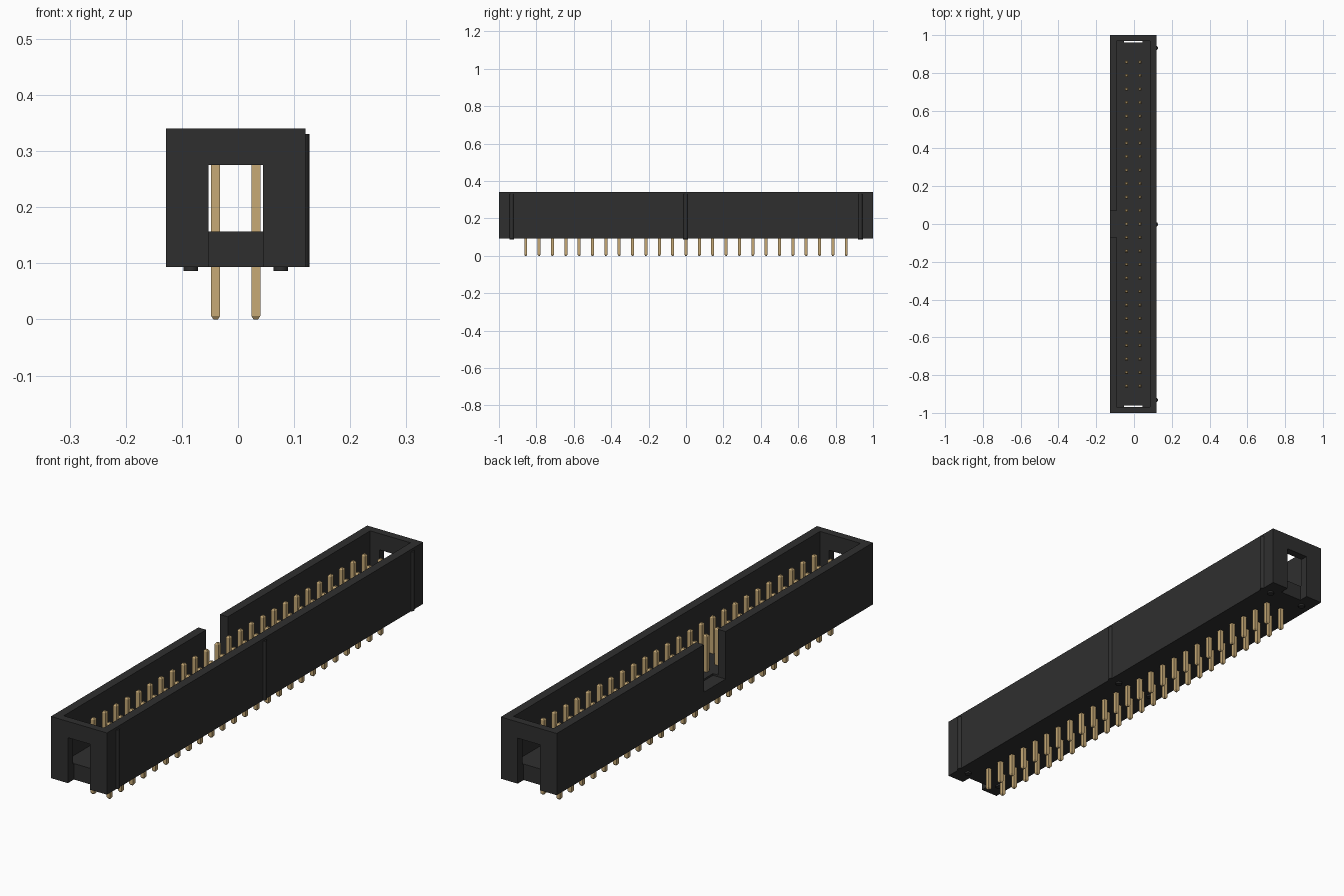
import bpy
import bmesh
from mathutils import Matrix, Vector

old = bpy.data.objects.get("Cube")
if old:
    bpy.data.objects.remove(old, do_unlink=True)


def material(name, colour, metallic=0.0):
    mat = bpy.data.materials.new(name)
    mat.diffuse_color = (*colour, 1)
    mat.use_nodes = True
    bsdf = next(n for n in mat.node_tree.nodes if n.type == "BSDF_PRINCIPLED")
    bsdf.inputs["Base Color"].default_value = (*colour, 1)
    bsdf.inputs["Roughness"].default_value = 0.6
    return mat


PLASTIC = material("black plastic", (0.028, 0.028, 0.028))
GOLD = material("gold contact", (0.57, 0.40, 0.18))


def finish(bm, name, mat):
    bmesh.ops.recalc_face_normals(bm, faces=bm.faces)
    mesh = bpy.data.meshes.new(name)
    bm.to_mesh(mesh)
    bm.free()
    mesh.materials.append(mat)
    obj = bpy.data.objects.new(name, mesh)
    bpy.context.collection.objects.link(obj)
    return obj


def box(name, low, high, mat=PLASTIC):
    low, high = Vector(low), Vector(high)
    bm = bmesh.new()
    place = Matrix.Translation((low + high) / 2) @ Matrix.Diagonal((*(high - low), 1))
    bmesh.ops.create_cube(bm, size=1, matrix=place)
    return finish(bm, name, mat)


def post(name, x, y, radius, bottom, top):
    bm = bmesh.new()
    place = Matrix.Translation((x, y, (bottom + top) / 2))
    bmesh.ops.create_cone(bm, cap_ends=True, segments=16, radius1=radius,
                          radius2=radius, depth=top - bottom, matrix=place)
    obj = finish(bm, name, PLASTIC)
    bpy.ops.object.select_all(action="DESELECT")
    obj.select_set(True)
    bpy.context.view_layer.objects.active = obj
    bpy.ops.object.shade_smooth_by_angle()
    return obj


def cut(target, cutter):
    mod = target.modifiers.new("cut", "BOOLEAN")
    mod.operation = "DIFFERENCE"
    mod.solver = "EXACT"
    mod.object = cutter
    cutter.hide_render = True
    bpy.context.view_layer.objects.active = target
    bpy.ops.object.modifier_apply(modifier=mod.name)
    bpy.data.objects.remove(cutter, do_unlink=True)


# Shroud: a long open tray
MID, BASE, FLOOR, RIM = -0.004, 0.093, 0.157, 0.34
shroud = box("shroud", (MID - 0.124, -1, BASE), (MID + 0.124, 1, RIM))
cut(shroud, box("cavity", (MID - 0.089, -0.969, FLOOR), (MID + 0.089, 0.969, 0.5)))

# Key notch in the left-hand long wall
cut(shroud, box("key_notch", (-0.2, -0.068, 0.15), (-0.072, 0.068, 0.5)))

# Windows through both end walls, open at the underside
for side in (-1, 1):
    near, far = sorted((side * 0.962, side * 1.1))
    cut(shroud, box("end_window", (MID - 0.049, near, 0.0), (MID + 0.049, far, 0.275)))

# Polarising ribs on the long wall, and standoff feet underneath
for i, y in enumerate((-0.932, -0.002, 0.932)):
    post(f"rib_{i}", 0.115, y, 0.012, BASE, 0.33)
    for side in (-1, 1):
        post(f"foot_{i}_{'left' if side > 0 else 'right'}",
             MID + side * 0.08, y, 0.013, 0.086, BASE + 0.01)

# Two rows of square pins with chamfered tips
PITCH, COUNT = 0.0714, 25
SECTIONS = ((0.0, 0.004), (0.006, 0.008), (0.299, 0.008), (0.305, 0.004))
bm = bmesh.new()
for column in (-0.5, 0.5):
    for row in range(COUNT):
        x = MID + column * PITCH
        y = (row - (COUNT - 1) / 2) * PITCH
        rings = [[bm.verts.new((x + sx * r, y + sy * r, z))
                  for sx, sy in ((-1, -1), (1, -1), (1, 1), (-1, 1))]
                 for z, r in SECTIONS]
        bm.faces.new(rings[0])
        bm.faces.new(rings[-1])
        for a, b in zip(rings, rings[1:]):
            for k in range(4):
                n = (k + 1) % 4
                bm.faces.new((a[k], a[n], b[n], b[k]))
finish(bm, "pins", GOLD)
